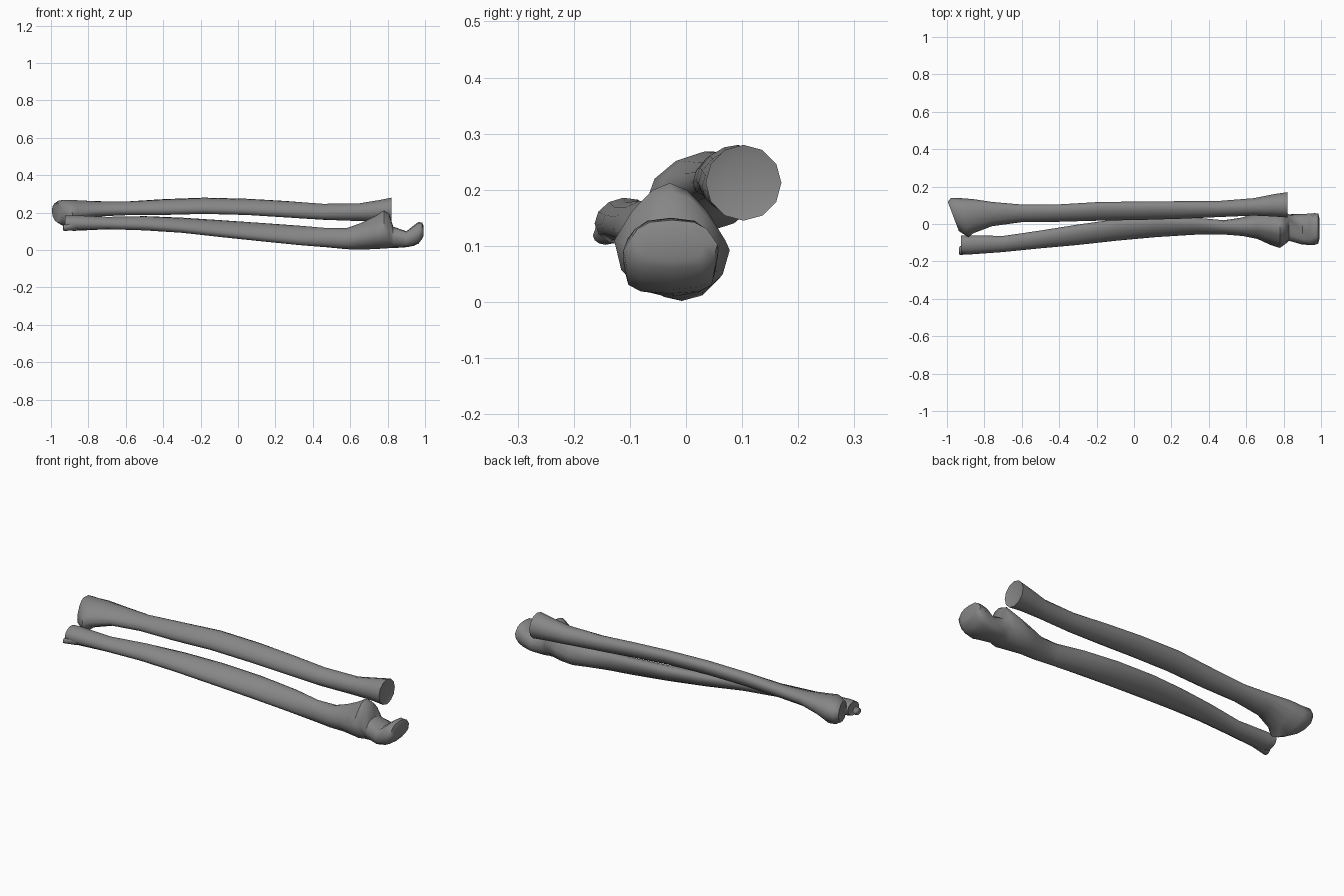
import bpy, bmesh, math

SIDES = 12
grey = bpy.data.materials.new("bone_grey")
grey.diffuse_color = (0.24, 0.24, 0.24, 1)


def spow(t, p):
    return math.copysign(abs(t) ** p, t) if abs(t) > 1e-6 else 0.0


def ring(x, y0, y1, z0, z1, tilt=0.0, taper=0.0, slant=0.0):
    """Tilted oval filling a y/z box; taper narrows the top, slant skews x
    across y. Past the elbow notch the oval becomes squarer."""
    box = 1 - 0.35 * min(1, max(0, (x - 0.76) / 0.13)) if z1 < 0.22 else 1
    pts = []
    for i in range(SIDES):
        a = 2 * math.pi * i / SIDES
        v = spow(math.sin(a + tilt), box)
        u = spow(math.cos(a), box) * (1 - taper * max(0, v))
        pts.append((x + slant * u,
                    (y0 + y1) / 2 + u * (y1 - y0) / 2,
                    (z0 + z1) / 2 + v * (z1 - z0) / 2))
    return pts


def inset(pts, k, dx):
    """Shrunken copy of an end ring, moved along x to dish or round the end."""
    c = [sum(p[j] for p in pts) / len(pts) for j in range(3)]
    return [(c[0] + (p[0] - c[0]) * k + dx,
             c[1] + (p[1] - c[1]) * k,
             c[2] + (p[2] - c[2]) * k) for p in pts]


def bone(name, sections, start, end, angle=50):
    rings = [ring(*s) for s in sections]
    rings = [inset(rings[0], *start)] + rings + [inset(rings[-1], *end)]
    bm = bmesh.new()
    loops = [[bm.verts.new(p) for p in r] for r in rings]
    for a, b in zip(loops, loops[1:]):
        for i in range(SIDES):
            j = (i + 1) % SIDES
            bm.faces.new((a[i], a[j], b[j], b[i]))
    bm.faces.new(loops[0])
    bm.faces.new(loops[-1])
    bmesh.ops.recalc_face_normals(bm, faces=bm.faces)
    me = bpy.data.meshes.new(name)
    bm.to_mesh(me)
    bm.free()
    me.materials.append(grey)
    ob = bpy.data.objects.new(name, me)
    bpy.context.collection.objects.link(ob)
    bpy.context.view_layer.objects.active = ob
    ob.select_set(True)
    bpy.ops.object.shade_smooth_by_angle(angle=math.radians(angle))
    ob.select_set(False)
    return ob


# Radius: flared wrist end, bowed shaft, neck and round head
bone("radius", [
    (-0.94, -0.06, 0.14, 0.13, 0.268, 0.2, 0, -0.038),
    (-0.905, -0.07, 0.138, 0.122, 0.27, 0.2, 0, -0.02),
    (-0.86, -0.05, 0.133, 0.15, 0.268, 0.25),
    (-0.76, -0.012, 0.118, 0.178, 0.262, 0.3),
    (-0.6, 0.01, 0.104, 0.185, 0.26, 0.3),
    (-0.4, 0.012, 0.105, 0.187, 0.272, 0.4),
    (-0.18, 0.018, 0.118, 0.193, 0.28, 0.45),
    (0.05, 0.022, 0.12, 0.187, 0.274, 0.45),
    (0.25, 0.028, 0.122, 0.174, 0.263, 0.35),
    (0.45, 0.037, 0.123, 0.161, 0.248, 0.2),
    (0.64, 0.045, 0.138, 0.155, 0.248),
    (0.75, 0.04, 0.16, 0.152, 0.266),
    (0.82, 0.035, 0.17, 0.145, 0.28),
], start=(0.78, -0.026), end=(0.7, -0.006))

# Ulna: small wrist end, ridged shaft, coronoid peak, notch and elbow hook
bone("ulna", [
    (-0.925, -0.16, -0.062, 0.11, 0.184, 0.1),
    (-0.88, -0.163, -0.06, 0.102, 0.186, 0.1),
    (-0.7, -0.15, -0.064, 0.11, 0.178, 0.2),
    (-0.5, -0.13, -0.035, 0.104, 0.182, 0.3),
    (-0.3, -0.112, -0.003, 0.092, 0.173, 0.45),
    (-0.1, -0.09, 0.025, 0.07, 0.16, 0.5),
    (0.12, -0.07, 0.038, 0.047, 0.145, 0.5),
    (0.33, -0.057, 0.034, 0.026, 0.13, 0.45),
    (0.48, -0.056, 0.02, 0.013, 0.118, 0.2),
    (0.58, -0.064, 0.035, 0.004, 0.117, 0.1),
    (0.66, -0.08, 0.065, 0.002, 0.145, 0, 0.3),
    (0.73, -0.112, 0.078, 0.005, 0.18, 0, 0.45),
    (0.78, -0.128, 0.07, 0.008, 0.212, 0, 0.45),
    (0.808, -0.108, 0.06, 0.01, 0.195, 0, 0.35),
    (0.83, -0.09, 0.052, 0.01, 0.125),
    (0.9, -0.11, 0.053, 0.015, 0.1),
    (0.94, -0.112, 0.056, 0.022, 0.132),
    (0.965, -0.112, 0.058, 0.034, 0.15, 0, 0.25),
    (0.985, -0.105, 0.056, 0.06, 0.146, 0, 0.25),
], start=(0.6, 0.008), end=(0.7, 0.006))

# Small pointed process at the wrist end of the ulna
bone("ulna_styloid", [
    (-0.933, -0.166, -0.12, 0.102, 0.135),
    (-0.86, -0.16, -0.1, 0.105, 0.165),
], start=(0.5, -0.003), end=(0.5, 0.01))
